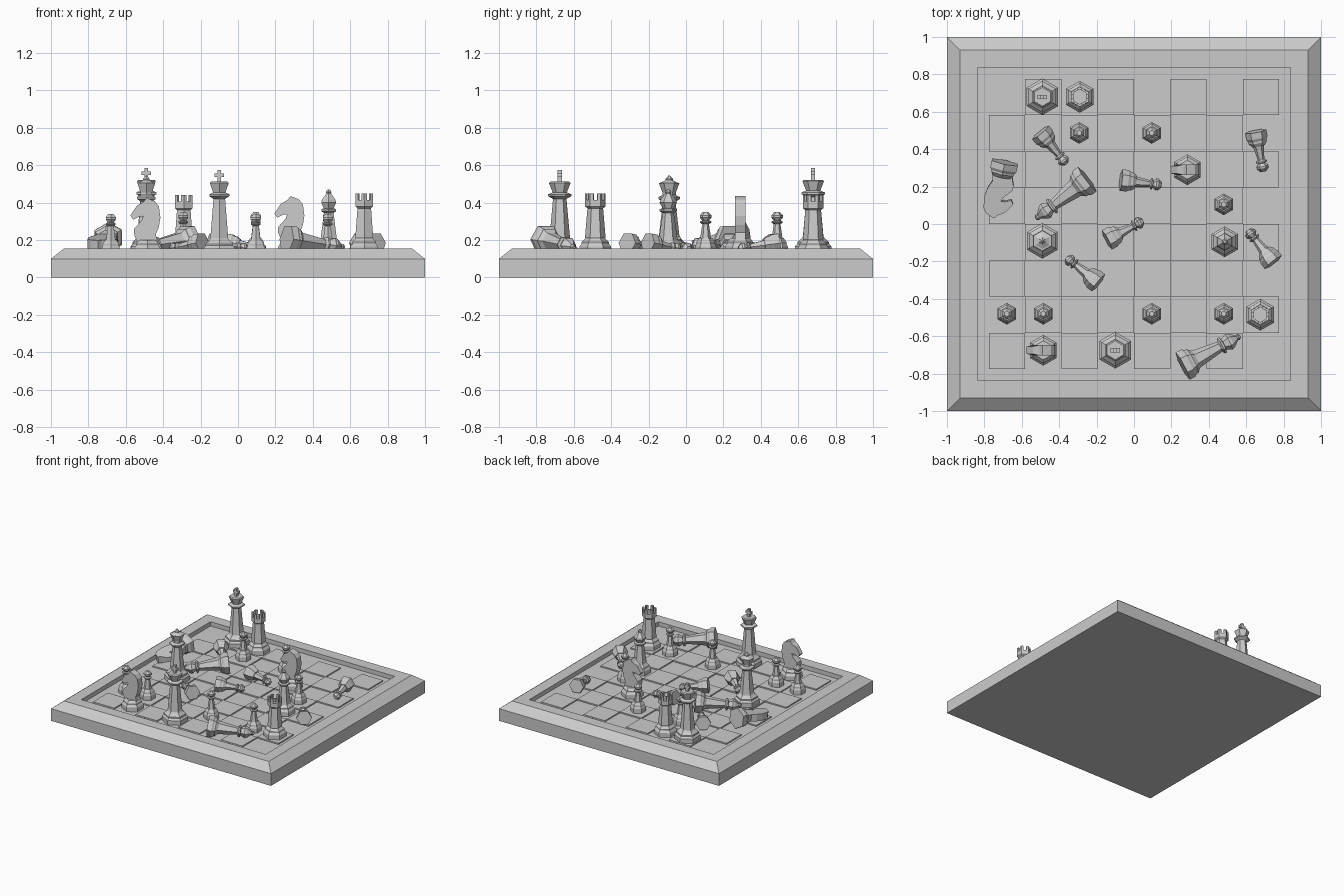
import bpy, bmesh, math
from mathutils import Matrix, Vector

cube = bpy.data.objects.get("Cube")
if cube:
    bpy.data.objects.remove(cube)

FLOOR, TILE, CELL = 0.12, 0.01, 0.194

stone = bpy.data.materials.new("light grey")
stone.use_nodes = True
GREY = (0.6, 0.6, 0.6, 1)
stone.diffuse_color = GREY
stone.node_tree.nodes["Principled BSDF"].inputs["Base Color"].default_value = GREY


def lathe(bm, profile, sides=6, start=90):
    """Stack faceted rings of (radius, height) and cap both ends."""
    rings = []
    for r, z in profile:
        ring = []
        for k in range(sides):
            a = math.radians(start + 360 * k / sides)
            ring.append(bm.verts.new((r * math.cos(a), r * math.sin(a), z)))
        rings.append(ring)
    for low, high in zip(rings, rings[1:]):
        for k in range(sides):
            n = (k + 1) % sides
            bm.faces.new((low[k], low[n], high[n], high[k]))
    bm.faces.new(rings[0][::-1])
    bm.faces.new(rings[-1])


def box(bm, size, centre):
    m = Matrix.Translation(centre) @ Matrix.Diagonal((*size, 1))
    bmesh.ops.create_cube(bm, size=1, matrix=m)


def finish(bm, name):
    bmesh.ops.recalc_face_normals(bm, faces=bm.faces)
    mesh = bpy.data.meshes.new(name)
    bm.to_mesh(mesh)
    bm.free()
    mesh.materials.append(stone)
    obj = bpy.data.objects.new(name, mesh)
    bpy.context.collection.objects.link(obj)
    return obj


def base_profile(r):
    """Stepped foot shared by all pieces."""
    return [(r, 0), (r, .035), (r * .86, .05), (r * .86, .06), (r * .62, .08)]


def pawn(bm):
    lathe(bm, base_profile(.058) + [(.029, .08), (.018, .155), (.03, .163), (.03, .17),
          (.018, .174), (.031, .19), (.031, .202), (.015, .22)])


def rook(bm):
    lathe(bm, base_profile(.085) + [(.055, .085), (.042, .24), (.054, .25), (.054, .285),
          (.04, .285), (.04, .265)])
    # corner battlements, each bent around a corner of the tower
    for k in range(6):
        pts = []
        for r in (.054, .04):
            corners = [Vector((math.cos(a), math.sin(a))) * r
                       for a in (math.radians(90 + 60 * (k + d)) for d in (-1, 0, 1))]
            mid = corners[1]
            arc = [mid.lerp(corners[0], .3), mid, mid.lerp(corners[2], .3)]
            pts += arc if r == .054 else arc[::-1]
        prism = bm.faces.new([bm.verts.new((p.x, p.y, .28)) for p in pts])
        top = bmesh.ops.extrude_face_region(bm, geom=[prism])["geom"]
        bmesh.ops.translate(bm, vec=(0, 0, .04),
                            verts=[v for v in top if isinstance(v, bmesh.types.BMVert)])


def bishop(bm):
    lathe(bm, base_profile(.082) + [(.05, .085), (.03, .225), (.046, .235), (.046, .245),
          (.03, .25), (.046, .28), (.042, .295), (.014, .33), (.018, .338), (.008, .35)])


def queen(bm):
    lathe(bm, base_profile(.095) + [(.055, .09), (.034, .275), (.058, .29), (.058, .3),
          (.036, .31), (.036, .325), (.055, .375), (.042, .378), (.02, .39),
          (.02, .397), (.004, .415)])


def king(bm):
    lathe(bm, base_profile(.098) + [(.055, .09), (.036, .3), (.062, .315), (.062, .325),
          (.038, .335), (.058, .385), (.05, .392)])
    box(bm, (.02, .022, .07), (0, 0, .42))
    box(bm, (.052, .022, .02), (0, 0, .427))


def knight(bm):
    lathe(bm, base_profile(.082))
    outline = [(-.055, .07), (.055, .07), (.045, .11), (.062, .15), (.07, .2), (.062, .26),
               (.04, .288), (.01, .3), (-.005, .305), (-.02, .285), (-.055, .265),
               (-.09, .212), (-.075, .19), (-.045, .205), (-.022, .208), (-.03, .185),
               (-.07, .14), (-.072, .115)]
    side = bm.faces.new([bm.verts.new((x, -.028, z)) for x, z in outline])
    geom = bmesh.ops.extrude_face_region(bm, geom=[side])["geom"]
    far = [v for v in geom if isinstance(v, bmesh.types.BMVert)]
    bmesh.ops.translate(bm, vec=(0, .056, 0), verts=far)
    for v in far + list(side.verts):
        if v.co.x < -.05 and v.co.z > .18:      # slimmer muzzle
            v.co.y *= .7


def surface(x, y):
    """Height of the board at a point, counting raised squares."""
    col, row = math.floor(x / CELL), math.floor(y / CELL)
    return FLOOR + (TILE if (col + row) % 2 == 0 else 0)


def stand(name, build, spots):
    for x, y in spots:
        bm = bmesh.new()
        build(bm)
        obj = finish(bm, name)
        obj.location = (x, y, surface(x, y))


def fall(name, build, tilt, foot, tip, on_side=False):
    """Lay a piece on the board, pointing from foot to tip."""
    flat = Vector((tip[0] - foot[0], tip[1] - foot[1], 0)).normalized()
    axis = flat * math.cos(tilt) - Vector((0, 0, math.sin(tilt)))
    across = Vector((0, 0, 1)).cross(flat)
    up = axis.cross(across)
    cols = (-across, -up, axis) if on_side else (up, across, axis)
    rot = Matrix(cols).transposed()
    if rot.determinant() < 0:
        rot = Matrix((cols[0], -cols[1], cols[2])).transposed()
    bm = bmesh.new()
    build(bm)
    bmesh.ops.transform(bm, matrix=rot.to_4x4(), verts=bm.verts)
    low = min(v.co.z for v in bm.verts)
    obj = finish(bm, name)
    obj.location = (foot[0], foot[1], FLOOR + TILE - low)


# Board: bevelled frame around a sunken floor
bm = bmesh.new()
d = math.sqrt(2)
lathe(bm, [(d, 0), (d, .1), (.93 * d, .155), (.838 * d, .155), (.838 * d, FLOOR)], 4, 45)
finish(bm, "board_frame")

# Raised squares in a checker pattern
bm = bmesh.new()
for col in range(-4, 4):
    for row in range(-4, 4):
        if (col + row) % 2 == 0:
            box(bm, (CELL, CELL, TILE),
                ((col + .5) * CELL, (row + .5) * CELL, FLOOR + TILE / 2))
finish(bm, "raised_squares")

# Standing pieces
stand("king", king, [(-.49, .68), (-.1, -.675)])
stand("queen", queen, [(-.49, -.09)])
stand("bishop", bishop, [(.485, -.095)])
stand("rook", rook, [(-.29, .68), (.675, -.485)])
stand("knight", knight, [(.285, .29), (-.485, -.675)])
stand("pawn", pawn, [(-.68, -.48), (-.485, -.48), (.095, -.48), (.48, -.48),
                     (.48, .105), (-.293, .487), (.095, .487)])

# Fallen pieces
for foot, tip in [((-.5, .49), (-.365, .325)), ((.65, .495), (.69, .29)),
                  ((-.07, .235), (.14, .21)), ((-.145, -.085), (.045, .015)),
                  ((-.19, -.315), (-.36, -.18)), ((.745, -.205), (.615, -.04))]:
    fall("fallen_pawn", pawn, .14, foot, tip)
for foot, tip in [((-.25, .24), (-.525, .03)), ((.26, -.76), (.565, -.6))]:
    fall("fallen_bishop", bishop, .12, foot, tip)
fall("fallen_knight", knight, .15, (-.69, .33), (-.76, 0), on_side=True)
